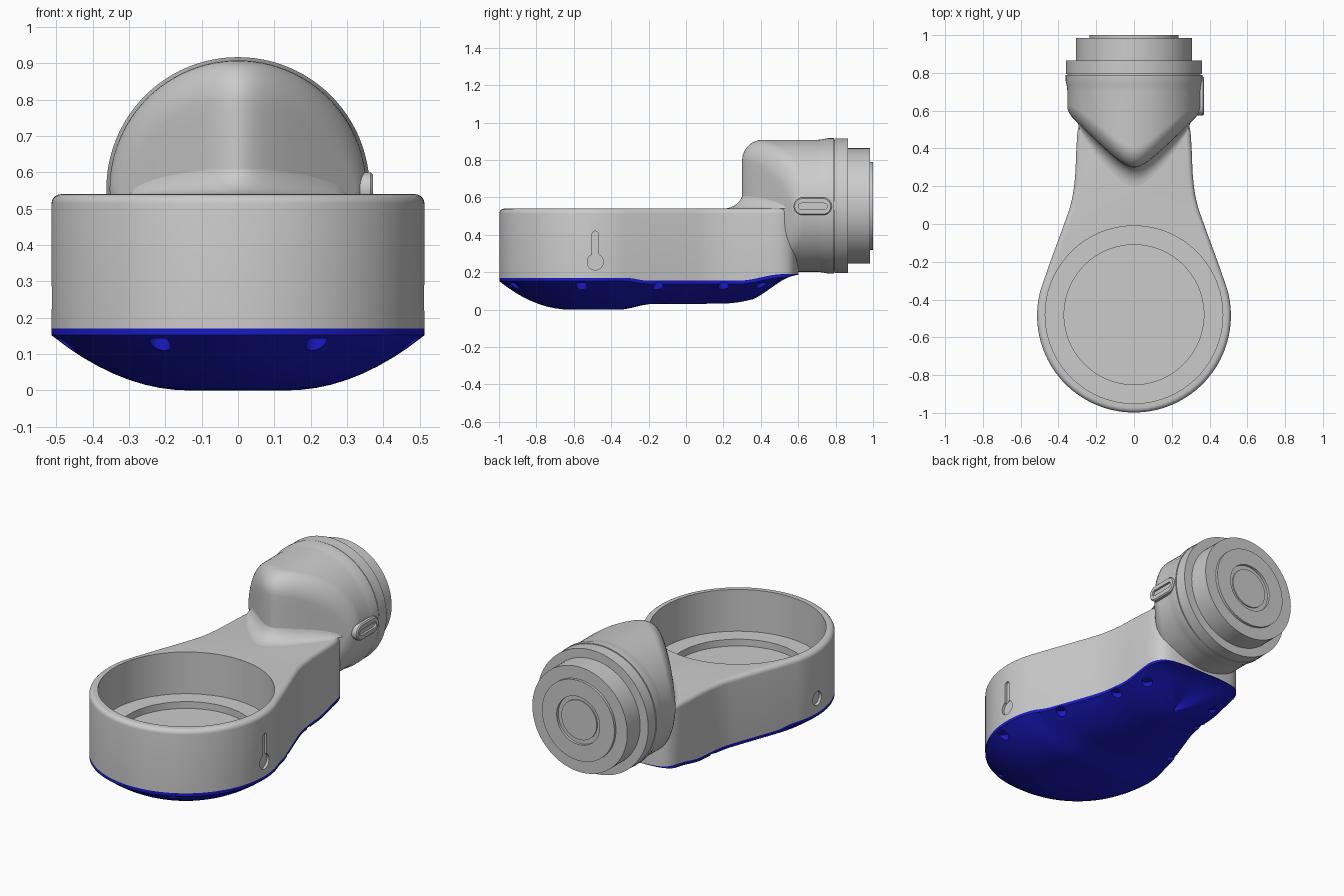
import bpy, bmesh
from math import sin, cos, pi, radians, sqrt, hypot
from mathutils import Vector

if "Cube" in bpy.data.objects:
    bpy.data.objects.remove(bpy.data.objects["Cube"])

blue = bpy.data.materials.new("blue")
blue.diffuse_color = (0.01, 0.01, 0.55, 1)
blue.use_nodes = True
blue.node_tree.nodes["Principled BSDF"].inputs["Base Color"].default_value = blue.diffuse_color


def make(name, bm, mat=None):
    bmesh.ops.remove_doubles(bm, verts=bm.verts, dist=1e-5)
    bmesh.ops.recalc_face_normals(bm, faces=bm.faces)
    me = bpy.data.meshes.new(name)
    bm.to_mesh(me)
    bm.free()
    ob = bpy.data.objects.new(name, me)
    bpy.context.collection.objects.link(ob)
    if mat:
        me.materials.append(mat)
    return ob


def loft(name, rows, caps=(True, True), closed=True, mat=None):
    bm = bmesh.new()
    vr = [[bm.verts.new(p) for p in row] for row in rows]
    n = len(rows[0])
    for a, b in zip(vr, vr[1:]):
        for i in range(n if closed else n - 1):
            j = (i + 1) % n
            bm.faces.new((a[i], a[j], b[j], b[i]))
    if caps[0]:
        bm.faces.new(vr[0])
    if caps[1]:
        bm.faces.new(vr[-1])
    return make(name, bm, mat)


def cyl(name, r, a, b, n=48):
    a, b = Vector(a), Vector(b)
    q = (b - a).to_track_quat('Z', 'Y')
    ring = [q @ Vector((r * cos(2 * pi * i / n), r * sin(2 * pi * i / n), 0)) for i in range(n)]
    return loft(name, [[a + p for p in ring], [b + p for p in ring]])


def cut(ob, cutters):
    bpy.context.view_layer.objects.active = ob
    for c in cutters:
        c.hide_render = True
        m = ob.modifiers.new("cut", 'BOOLEAN')
        m.operation, m.solver, m.object = 'DIFFERENCE', 'EXACT', c
        bpy.ops.object.modifier_apply(modifier=m.name)
        bpy.data.objects.remove(c)


def smooth(x, a, b):
    t = min(1, max(0, (x - a) / (b - a)))
    return t * t * (3 - 2 * t)


# Plan outline: round front end narrowing to a neck
CY, R0 = -0.485, 0.513
half = [(R0 * cos(radians(a)), CY + R0 * sin(radians(a))) for a in range(-90, 16, 3)]
half[0] = (0, CY - R0)
ctrl = [half[-2], half[-1], (.443, -.2), (.37, 0), (.331, .12), (.312, .25), (.305, .4),
        (.292, .52), (.24, .58), (.12, .6), (0, .6), (-.12, .6)]
for k in range(1, len(ctrl) - 2):
    p = [Vector(c) for c in ctrl[k - 1:k + 3]]
    for s in range(1, 7):
        t = s / 6
        v = 0.5 * (2 * p[1] + (p[2] - p[0]) * t + (2 * p[0] - 5 * p[1] + 4 * p[2] - p[3]) * t * t
                   + (3 * p[1] - p[0] - 3 * p[2] + p[3]) * t ** 3)
        half.append((v.x, v.y))
half[-1] = (0, .6)
outline = half + [(-x, y) for x, y in half[-2:0:-1]]


def inset(d):
    out, n = [], len(outline)
    for i, (x, y) in enumerate(outline):
        (ax, ay), (bx, by) = outline[i - 1], outline[(i + 1) % n]
        tx, ty = bx - ax, by - ay
        l = hypot(tx, ty)
        out.append((x - d * ty / l, y + d * tx / l))
    return out


def seam(y):
    return .17 - .015 * smooth(y, -.32, -.2) + .035 * smooth(y, .28, .52)


def floor(y):
    return .03 * smooth(y, -.36, -.18) + .15 * (max(0, y - .2) / .4) ** 2


# Upper body with rounded rim
rows = [[(x, y, seam(y)) for x, y in outline]]
for a in range(0, 91, 18):
    d = .026 * (1 - cos(radians(a)))
    rows.append([(x, y, .514 + .026 * sin(radians(a))) for x, y in inset(d)])
body = loft("body", rows)

# Stepped round pocket, keyhole recess on the right, round recess on the left
cut(body, [
    cyl("pocket", .47, (0, -.48, .295), (0, -.48, .7), 96),
    cyl("pocket_step", .37, (0, -.48, .255), (0, -.48, .4), 96),
    cyl("recess_right", .043, (.497, CY, .255), (.6, CY, .255)),
    cyl("recess_left", .04, (-.497, CY, .255), (-.6, CY, .255)),
])


def pill(x, y0, y1, z0, z1, n=12):
    # Stadium loop in the yz plane, long in y or z
    w, h = y1 - y0, z1 - z0
    r = min(w, h) / 2
    pts = []
    for i in range(2 * n + 2):
        k = i - (i > n)
        a = pi * k / n + (-pi / 2 if w > h else 0)
        s = 1 if i <= n else -1
        oy = s * (w / 2 - r) if w > h else 0
        oz = s * (h / 2 - r) if h > w else 0
        pts.append((x, (y0 + y1) / 2 + oy + r * cos(a), (z0 + z1) / 2 + oz + r * sin(a)))
    return pts


cut(body, [loft("slot", [pill(x, CY - .017, CY + .017, .25, .42) for x in (.499, .6)])])

# Blue rounded underside
rows = [[(x, y, seam(y)) for x, y in outline],
        [(x, y, seam(y) - .3 * min(.06, seam(y) - floor(y))) for x, y in outline]]
for k in range(0, 13):
    t = k / 12
    row = []
    for x, y in outline:
        sy = min(.35, max(CY, y))
        s = min(1, t * hypot(x, y - sy) / .38)
        px, py = x * (1 - t), y + (sy - y) * t
        edge = seam(y) - .3 * min(.06, seam(y) - floor(y))
        fl = floor(py)
        row.append((px, py, fl + max(0, edge - fl) * (1 - s) ** 2 if k else edge))
    if k:
        row = [(a, b, c - 0) for a, b, c in row]
        rows.append(row)
base = loft("base_shell", rows, caps=(True, False), mat=blue)

# Screw notches along the underside edge
notches = []
for s in (-1, 1):
    for x, y in ((.215, -.92), (.475, -.56), (.40, -.15), (.295, .2), (.24, .4)):
        notches.append(cyl("notch", .03, (s * x, y, -.1), (s * x, y, .143), 24))
cut(base, notches)

# Round head with a wedge-shaped nose
HZ, HR, N = .555, .353, 96


def nose(x):
    return .30 + sqrt(x * x + .0049) - .07


def ring(r, y, n=N):
    return [(r * cos(2 * pi * i / n), y, HZ + r * sin(2 * pi * i / n)) for i in range(n)]


def nose_ring(fr, a):
    row = []
    for i in range(N):
        c, s = cos(2 * pi * i / N), sin(2 * pi * i / N)
        b = .03 + .08 * abs(s)
        r = (HR - b + b * cos(a)) if fr is None else fr * (HR - b)
        row.append((r * c, nose(r * c) + b * (1 - sin(a)), HZ + r * s))
    return row


rows = [nose_ring(f, pi / 2) for f in (.02, .12, .25, .4, .55, .7, .85)]
rows += [nose_ring(None, radians(a)) for a in range(90, -1, -10)]
rows += [ring(r, y) for r, y in ((HR, .705), (.356, .73), (.362, .76), (.362, .79), (.352, .79), (.352, .81))]
loft("head", rows)

# Stepped end cap with concentric rings
loft("end_cap", [ring(r, y) for r, y in (
    (.3, .795), (.36, .795), (.36, .865), (.308, .865), (.308, .985), (.235, .985), (.235, 1.0),
    (.14, 1.0), (.14, .985), (.115, .985), (.115, .992))])

# Fillet where the nose meets the deck
rows = []
for k in range(0, 9):
    a = pi / 2 * k / 8
    row = []
    for i in range(41):
        x = -.3 + .6 * i / 40
        r = .09 * sqrt(max(0, 1 - (x / .3) ** 2)) + .002
        row.append((x, nose(x) + .004 - 1.15 * r * (1 - sin(a)), .54 + r * (1 - cos(a))))
    rows.append(row)
loft("nose_fillet", rows, caps=(False, False), closed=False)

# Raised slotted latch on the right of the head
loft("side_latch", [
    pill(.32, .575, .78, .505, .6), pill(.365, .575, .78, .505, .6), pill(.371, .581, .774, .511, .594),
    pill(.371, .6, .755, .536, .569), pill(.358, .6, .755, .536, .569)])

# Smooth shading with sharp edges kept
for ob in bpy.context.scene.objects:
    ob.select_set(True)
bpy.context.view_layer.objects.active = body
bpy.ops.object.shade_smooth_by_angle(angle=radians(32))
